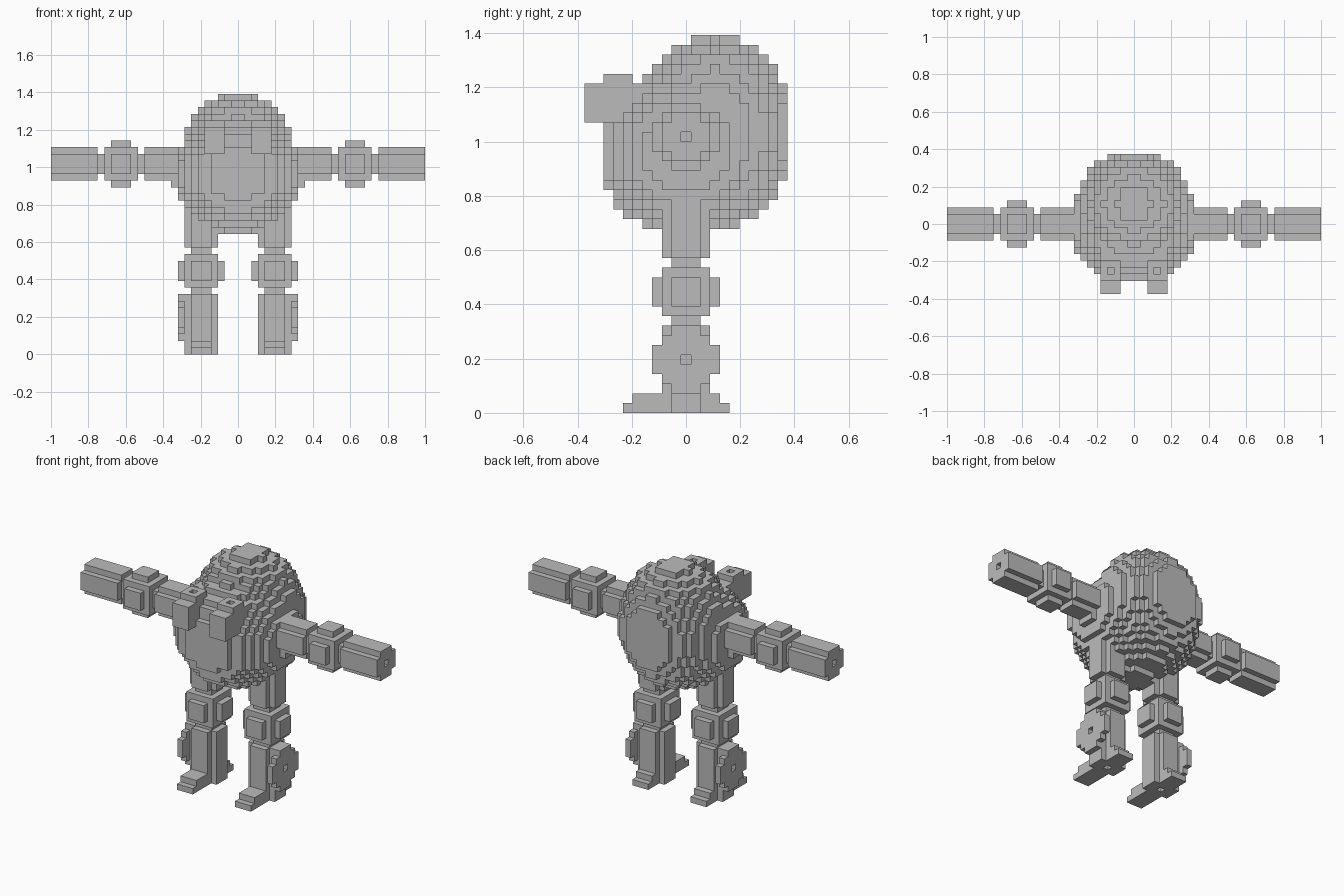
import bpy, bmesh, math
from mathutils import Vector

if "Cube" in bpy.data.objects:
    bpy.data.objects.remove(bpy.data.objects["Cube"])

U = 1 / 28  # size of one block
grey = bpy.data.materials.new("plain_grey")
grey.diffuse_color = (0.5, 0.5, 0.5, 1)
grey.use_nodes = True
grey.node_tree.nodes["Principled BSDF"].inputs["Base Color"].default_value = grey.diffuse_color


# A part is a set of blocks; x and z edges lie on whole units, y edges on half units
def box(x0, x1, y0, y1, z0, z1):
    return {(x, y, z) for x in range(x0, x1)
            for y in range(math.ceil(y0), math.floor(y1) + 1)
            for z in range(z0, z1)}


def ellipsoid(cy, cz, rx, ry, rz):
    return {(x, y, z) for (x, y, z) in box(-11, 11, -8.5, 11.5, 0, 40)
            if ((x + .5) / rx) ** 2 + ((y - cy) / ry) ** 2
            + ((z + .5 - cz) / rz) ** 2 < 1}


def mirror(cells):
    return {(-1 - x, y, z) for (x, y, z) in cells}


def build(name, cells):
    """Make the outer skin of a set of blocks."""
    bm = bmesh.new()
    verts = {}

    def vert(p):
        k = tuple(round(c * 2) for c in p)
        if k not in verts:
            verts[k] = bm.verts.new(p * U)
        return verts[k]

    for c in cells:
        mid = Vector((c[0] + .5, c[1], c[2] + .5))
        for axis in range(3):
            for s in (-1, 1):
                n = [0, 0, 0]
                n[axis] = s
                if (c[0] + n[0], c[1] + n[1], c[2] + n[2]) in cells:
                    continue
                n = Vector(n)
                a = Vector((0, 0, 0))
                a[(axis + 1) % 3] = .5
                b = n.cross(a)
                m = mid + n * .5
                bm.faces.new([vert(m + a + b), vert(m - a + b),
                              vert(m - a - b), vert(m + a - b)])
    me = bpy.data.meshes.new(name)
    bm.to_mesh(me)
    bm.free()
    me.materials.append(grey)
    ob = bpy.data.objects.new(name, me)
    bpy.context.collection.objects.link(ob)


def pair(name, cells):
    build("right_" + name, cells)
    build("left_" + name, mirror(cells))


# Bars with notched corners, along x (arms) or z (legs)
def arm_bar(x0, x1):
    return box(x0, x1, -2.5, 2.5, 27, 30) | box(x0, x1, -1.5, 1.5, 26, 31)


def leg_bar(z0, z1):
    return box(3, 8, -1.5, 1.5, z0, z1) | box(4, 7, -2.5, 2.5, z0, z1)


# Joint cube with a raised plate on each side
def joint(x, z):
    return (box(x, x + 5, -2.5, 2.5, z, z + 5)
            | box(x - 1, x + 6, -1.5, 1.5, z + 1, z + 4)
            | box(x + 1, x + 4, -3.5, 3.5, z + 1, z + 4)
            | box(x + 1, x + 4, -1.5, 1.5, z - 1, z + 6))


# Round body with a taller dome set towards the back
build("body", ellipsoid(0, 27, 9.7, 9.04, 9) | ellipsoid(3, 29, 8.6, 8, 10))

# Eyes with a raised cap and a small socket on top
pair("eye", (box(2, 5, -10.5, -4.5, 30, 34) | box(2, 5, -8.5, -5.5, 34, 35))
     - box(3, 4, -7.5, -6.5, 34, 35))

# Arms
pair("upper_arm", arm_bar(7, 14))
pair("elbow", joint(15, 26))
pair("forearm", arm_bar(21, 28) - box(27, 28, -.5, .5, 28, 29))

# Legs
pair("thigh", leg_bar(16, 23))
pair("knee", joint(3, 10))
pair("shin", leg_bar(0, 9) - box(5, 6, -.5, .5, 0, 1))

# Round ankle guard with a centre hole
pair("ankle_guard", (box(8, 9, -3.5, 3.5, 4, 7) | box(8, 9, -2.5, 2.5, 3, 8)
                     | box(8, 9, -1.5, 1.5, 2, 9)) - box(8, 9, -.5, .5, 5, 6))

# Stepped foot
pair("foot", (box(4, 7, -6.5, 4.5, 0, 1) | box(4, 7, -5.5, 3.5, 1, 2))
     - box(5, 6, -.5, .5, 0, 1))
